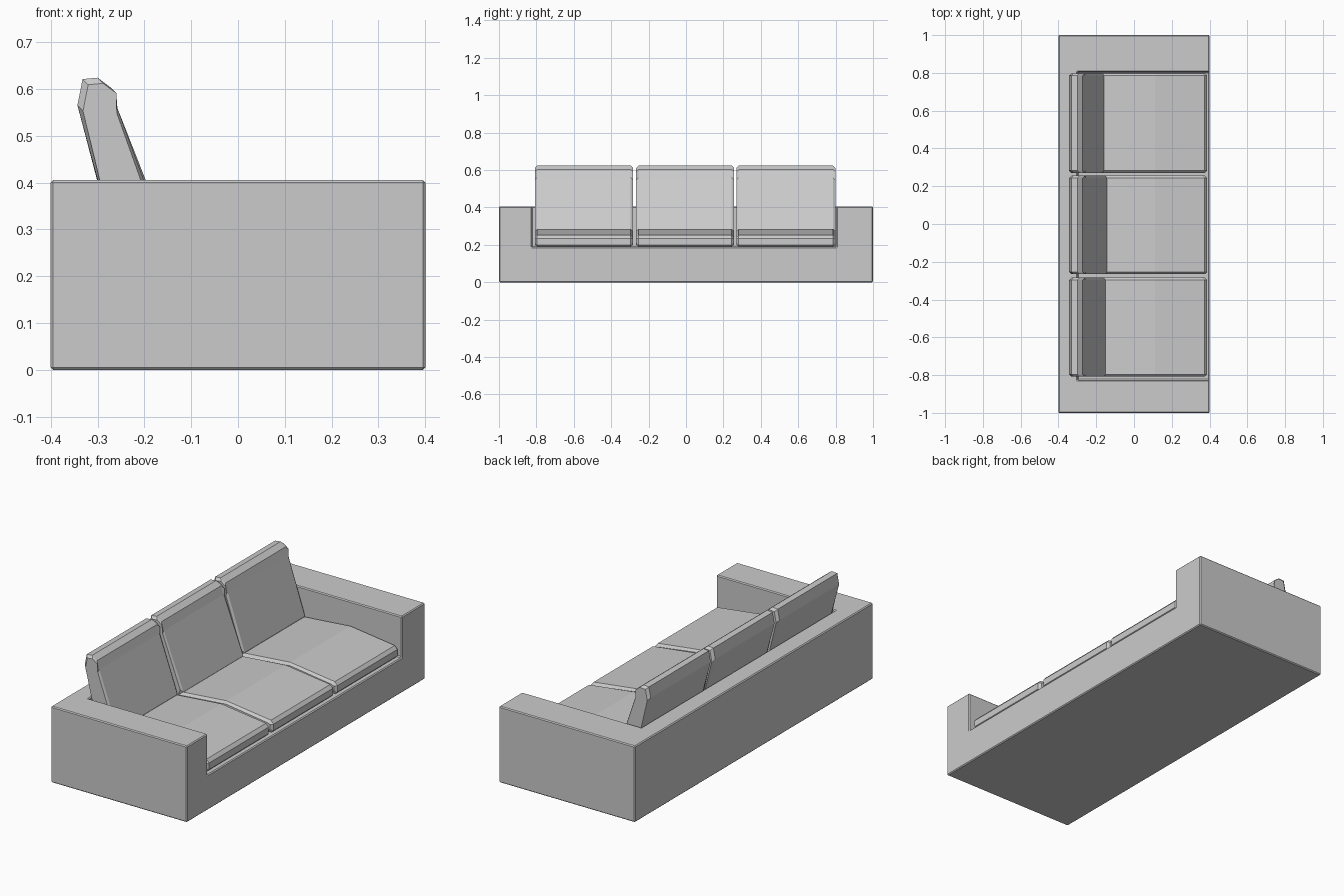
import bpy
import bmesh
from mathutils import Vector

if "Cube" in bpy.data.objects:
    bpy.data.objects.remove(bpy.data.objects["Cube"])


def finish(name, bm):
    bmesh.ops.recalc_face_normals(bm, faces=bm.faces[:])
    mesh = bpy.data.meshes.new(name)
    bm.to_mesh(mesh)
    bm.free()
    ob = bpy.data.objects.new(name, mesh)
    bpy.context.collection.objects.link(ob)
    return ob


def extrude_outline(name, points, vec):
    """Closed outline swept along vec."""
    bm = bmesh.new()
    face = bm.faces.new([bm.verts.new(p) for p in points])
    new = bmesh.ops.extrude_face_region(bm, geom=[face], use_keep_orig=True)["geom"]
    bmesh.ops.translate(bm, vec=vec, verts=[v for v in new if isinstance(v, bmesh.types.BMVert)])
    return finish(name, bm)


def cushion(name, profile, y0, y1, chamfer=0.012):
    """Side profile (x, z) swept along y, with chamfered ends."""
    c = sum((Vector(p) for p in profile), Vector((0, 0))) / len(profile)
    bm = bmesh.new()
    rings = []
    for y, inset in ((y0, chamfer), (y0 + chamfer, 0), (y1 - chamfer, 0), (y1, chamfer)):
        ring = []
        for p in profile:
            d = Vector(p) - c
            # shrink each axis by the inset
            x = c.x + (max(abs(d.x) - inset, 0) if d.x > 0 else -max(abs(d.x) - inset, 0))
            z = c.y + (max(abs(d.y) - inset, 0) if d.y > 0 else -max(abs(d.y) - inset, 0))
            ring.append(bm.verts.new((x, y, z)))
        rings.append(ring)
    n = len(profile)
    for a, b in zip(rings, rings[1:]):
        for i in range(n):
            bm.faces.new((a[i], a[(i + 1) % n], b[(i + 1) % n], b[i]))
    bm.faces.new(rings[0])
    bm.faces.new(rings[-1])
    return finish(name, bm)


# Frame: front rail and floor profile with two arms, swept up to the back
arm_l, arm_r, floor, top = -0.825, 0.805, 0.187, 0.405
front = [(-1, 0), (1, 0), (1, top), (arm_r, top), (arm_r, floor),
         (arm_l, floor), (arm_l, top), (-1, top)]
frame = extrude_outline("frame", [(-0.30, y, z) for y, z in front], (0.70, 0, 0))

# Back wall grown from the rear of the frame, making one watertight body
bm = bmesh.new()
bm.from_mesh(frame.data)
rear = [f for f in bm.faces if all(abs(v.co.x + 0.30) < 1e-4 for v in f.verts)]
bmesh.ops.delete(bm, geom=rear, context='FACES')
at = {(round(v.co.y, 3), round(v.co.z, 3)): v for v in bm.verts if v.co.x < 0}
u = [at[(round(y, 3), round(z, 3))] for y, z in front]
bm.faces.new((u[3], u[4], u[5], u[6]))
b = [bm.verts.new((-0.40, y, z)) for y, z in ((-1, 0), (1, 0), (1, top), (-1, top))]
bm.faces.new(b)
bm.faces.new((u[0], u[1], b[1], b[0]))
bm.faces.new((u[1], u[2], b[2], b[1]))
bm.faces.new((u[7], u[0], b[0], b[3]))
bm.faces.new((u[2], u[3], u[6], u[7], b[3], b[2]))
bmesh.ops.dissolve_limit(bm, angle_limit=0.01, verts=bm.verts[:], edges=bm.edges[:])
bmesh.ops.recalc_face_normals(bm, faces=bm.faces[:])
bm.to_mesh(frame.data)
bm.free()
bev = frame.modifiers.new("edge_chamfer", 'BEVEL')
bev.width = 0.005
bev.segments = 1
bev.limit_method = 'ANGLE'

# Seat and back cushions, each back leaning slightly differently
seat = [(-0.27, 0.188), (0.375, 0.188), (0.387, 0.20), (0.387, 0.235),
        (0.372, 0.252), (0.11, 0.285), (-0.16, 0.262), (-0.27, 0.255)]
for i, (y0, y1, lean) in enumerate(((-0.808, -0.284, 0.0), (-0.266, 0.256, 0.008), (0.270, 0.798, -0.008))):
    cushion(f"seat_cushion_{i + 1}", seat, y0, y1)
    back = [(-0.255, 0.24), (-0.16 + lean, 0.24), (-0.15 + lean, 0.265), (-0.258, 0.56),
            (-0.272, 0.603), (-0.30, 0.624), (-0.332, 0.621), (-0.343, 0.565)]
    cushion(f"back_cushion_{i + 1}", back, y0, y1)
